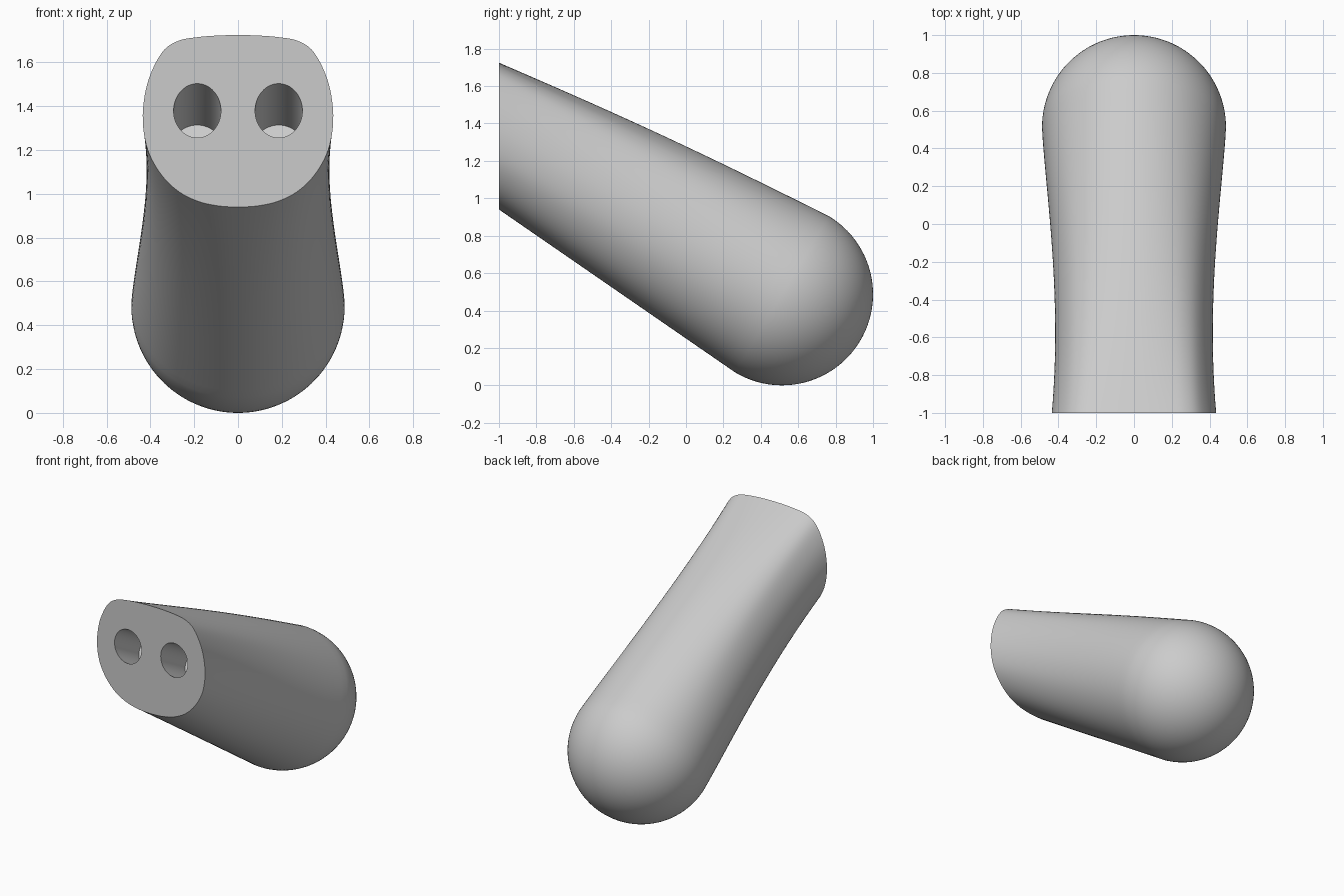
import bpy, bmesh
from math import sin, cos, pi, radians
from mathutils import Vector

cube = bpy.data.objects.get("Cube")
if cube:
    bpy.data.objects.remove(cube, do_unlink=True)

grey = bpy.data.materials.new("plain grey")
grey.use_nodes = True
colour = (0.6, 0.6, 0.6, 1)
grey.diffuse_color = colour
grey.node_tree.nodes["Principled BSDF"].inputs["Base Color"].default_value = colour

# Half outline of the flat mounting face, top to bottom (x, z)
OUTLINE = [(0, 1.725), (.095, 1.723), (.19, 1.715), (.27, 1.70), (.335, 1.66),
           (.385, 1.58), (.42, 1.48), (.435, 1.36), (.425, 1.25), (.395, 1.16),
           (.34, 1.075), (.27, 1.01), (.185, .967), (.095, .946), (0, .94)]
SIDES, BODY_RINGS, CAP_RINGS = 112, 28, 24
RADIUS = 0.487
TILT = radians(31)
centre = Vector((0, 1 - RADIUS, RADIUS))
axis = Vector((0, cos(TILT), -sin(TILT)))
up = Vector((0, sin(TILT), cos(TILT)))
right = Vector((1, 0, 0))


def outline_point(u):
    """Smooth point on the mounting outline; u runs 0..1 around the loop."""
    half = len(OUTLINE) - 1
    loop = [Vector((x, -1, z)) for x, z in OUTLINE]
    loop += [Vector((-x, -1, z)) for x, z in OUTLINE[-2:0:-1]]
    i, f = divmod(u * 2 * half, 1)
    a, b, c, d = (loop[(int(i) + k) % len(loop)] for k in (-1, 0, 1, 2))
    return b + 0.5 * f * (c - a + f * (2*a - 5*b + 4*c - d + f * (3*(b - c) + d - a)))


def body_point(u, t):
    """Blend from the mounting outline to the equator of the round end."""
    angle = 2 * pi * u
    end = centre + RADIUS * (right * sin(angle) + up * cos(angle))
    p = outline_point(u).lerp(end, t)
    p.x *= 1 - 0.42 * t * (1 - t) ** 1.5
    p.z += 0.018 * sin(pi * t) * max(cos(angle), 0)
    return p


def cap_point(u, lat):
    angle = 2 * pi * u
    ring = right * sin(angle) + up * cos(angle)
    return centre + RADIUS * (ring * cos(lat) + axis * sin(lat))


# Handle body with its domed end
bm = bmesh.new()
us = [i / SIDES for i in range(SIDES)]
rings = [[bm.verts.new(body_point(u, j / BODY_RINGS)) for u in us]
         for j in range(BODY_RINGS + 1)]
rings += [[bm.verts.new(cap_point(u, pi / 2 * j / CAP_RINGS)) for u in us]
          for j in range(1, CAP_RINGS)]
for lower, upper in zip(rings, rings[1:]):
    for i in range(SIDES):
        k = (i + 1) % SIDES
        bm.faces.new((lower[i], lower[k], upper[k], upper[i]))
tip = bm.verts.new(centre + RADIUS * axis)
for i in range(SIDES):
    bm.faces.new((rings[-1][i], rings[-1][(i + 1) % SIDES], tip))
bm.faces.new(rings[0])
bmesh.ops.recalc_face_normals(bm, faces=bm.faces)
mesh = bpy.data.meshes.new("handle")
bm.to_mesh(mesh)
bm.free()
mesh.materials.append(grey)
handle = bpy.data.objects.new("handle", mesh)
bpy.context.collection.objects.link(handle)
bpy.context.view_layer.objects.active = handle

# Two blind screw holes sunk along the handle
bore = Vector((0, cos(radians(29)), -sin(radians(29))))
DEPTH = 0.33
for side in (-1, 1):
    mouth = Vector((side * 0.186, -1, 1.38))
    bpy.ops.mesh.primitive_cylinder_add(
        vertices=64, radius=0.108, depth=2 * DEPTH, location=mouth,
        rotation=bore.to_track_quat('Z', 'Y').to_euler())
    cutter = bpy.context.object
    cutter.name = "hole_cutter"
    cutter.hide_render = True
    cutter.data.materials.append(grey)
    bpy.context.view_layer.objects.active = handle
    mod = handle.modifiers.new("hole", 'BOOLEAN')
    mod.operation, mod.solver, mod.object = 'DIFFERENCE', 'EXACT', cutter
    bpy.ops.object.modifier_apply(modifier=mod.name)
    bpy.data.objects.remove(cutter, do_unlink=True)

bpy.ops.object.select_all(action='DESELECT')
handle.select_set(True)
bpy.context.view_layer.objects.active = handle
bpy.ops.object.shade_smooth_by_angle(angle=radians(30))
